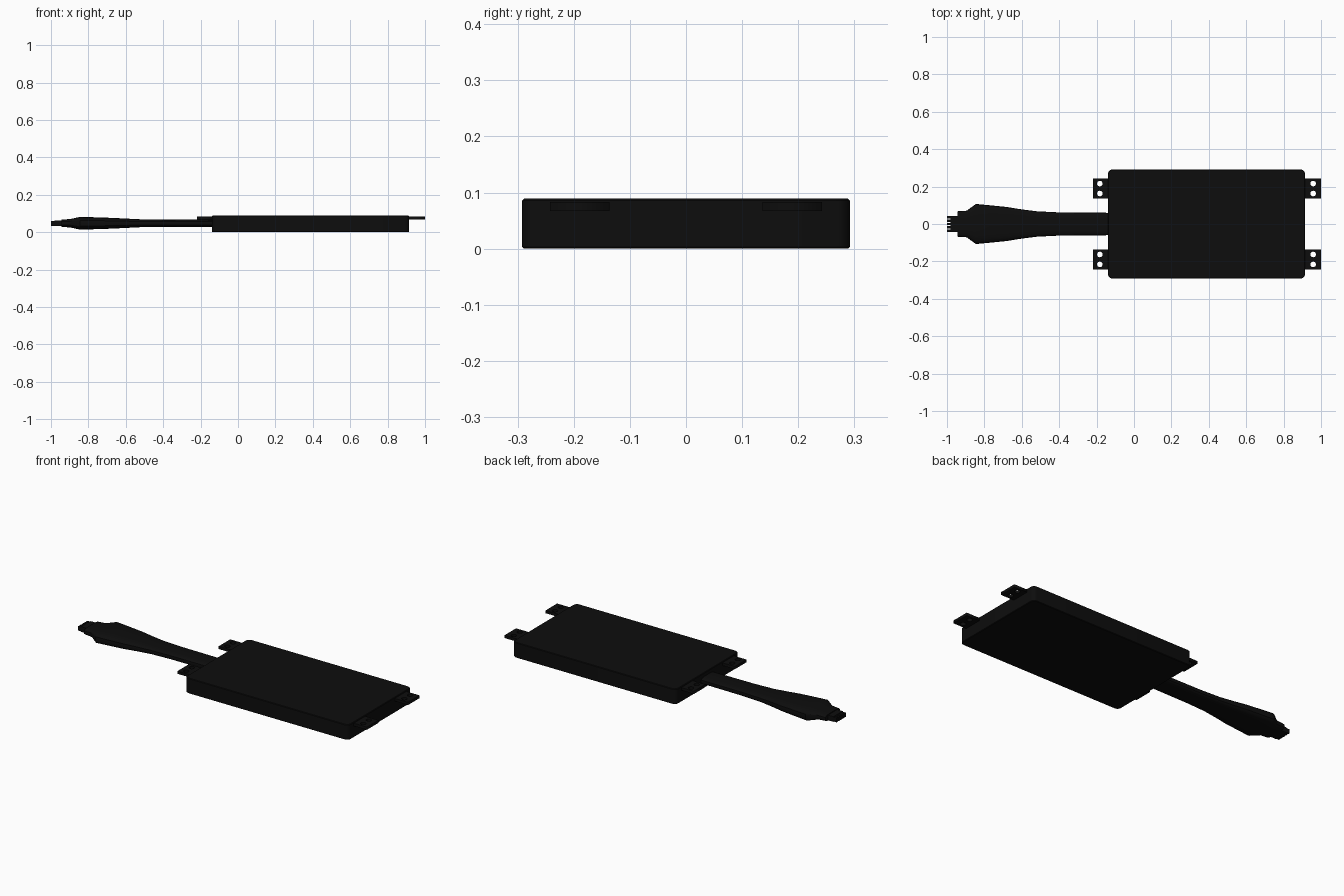
import bpy, bmesh, math

if "Cube" in bpy.data.objects:
    bpy.data.objects.remove(bpy.data.objects["Cube"])

black = bpy.data.materials.new("matte_black")
black.diffuse_color = (0.004, 0.004, 0.004, 1)
black.use_nodes = True
black.node_tree.nodes["Principled BSDF"].inputs["Base Color"].default_value = black.diffuse_color


def make_object(name, bm):
    bmesh.ops.recalc_face_normals(bm, faces=bm.faces)
    me = bpy.data.meshes.new(name)
    bm.to_mesh(me)
    bm.free()
    ob = bpy.data.objects.new(name, me)
    bpy.context.collection.objects.link(ob)
    me.materials.append(black)
    return ob


def box(name, x0, x1, y0, y1, z0, z1):
    bm = bmesh.new()
    bmesh.ops.create_cube(bm, size=1)
    for v in bm.verts:
        v.co = ((x0 + x1) / 2 + v.co.x * (x1 - x0),
                (y0 + y1) / 2 + v.co.y * (y1 - y0),
                (z0 + z1) / 2 + v.co.z * (z1 - z0))
    return make_object(name, bm)


def smooth(ob, angle=30):
    bpy.ops.object.select_all(action='DESELECT')
    ob.select_set(True)
    bpy.context.view_layer.objects.active = ob
    bpy.ops.object.shade_smooth_by_angle(angle=math.radians(angle))


# Flat case with rounded vertical corners and a fine edge bevel
bm = bmesh.new()
bmesh.ops.create_cube(bm, size=1)
for v in bm.verts:
    v.co = (0.388 + v.co.x * 1.054, v.co.y * 0.584, 0.0445 + v.co.z * 0.089)
upright = [e for e in bm.edges if abs(e.verts[0].co.z - e.verts[1].co.z) > 0.05]
bmesh.ops.bevel(bm, geom=upright, offset=0.025, segments=5, profile=0.5, affect='EDGES')
rim = [e for e in bm.edges if abs(e.verts[0].co.z - e.verts[1].co.z) < 0.01]
bmesh.ops.bevel(bm, geom=rim, offset=0.003, segments=1, affect='EDGES')
smooth(make_object("case", bm))


# Mounting tabs, each with two screw holes bridged through a flat plate
def mounting_tab(name, x0, x1, y0, y1, hx, hole_ys, r=0.015, n=24):
    z = 0.067
    cu = bpy.data.curves.new(name, 'CURVE')
    cu.dimensions = '2D'
    cu.fill_mode = 'BOTH'
    cu.extrude = 0.008
    loops = [[(x0, y0), (x1, y0), (x1, y1), (x0, y1)]]
    for hy in hole_ys:
        loops.append([(hx + r * math.cos(2 * math.pi * i / n),
                       hy + r * math.sin(2 * math.pi * i / n)) for i in range(n)])
    for pts in loops:
        sp = cu.splines.new('POLY')
        sp.points.add(len(pts) - 1)
        for p, (x, y) in zip(sp.points, pts):
            p.co = (x, y, 0, 1)
        sp.use_cyclic_u = True
    cu.materials.append(black)
    ob = bpy.data.objects.new(name, cu)
    ob.location.z = z + 0.008
    bpy.context.collection.objects.link(ob)
    bpy.ops.object.select_all(action='DESELECT')
    ob.select_set(True)
    bpy.context.view_layer.objects.active = ob
    bpy.ops.object.convert(target='MESH')


for side, s in (("back", 1), ("front", -1)):
    ys = sorted((s * 0.136, s * 0.242))
    holes = (s * 0.163, s * 0.216)
    mounting_tab("right_tab_" + side, 0.91, 1.0, *ys, 0.958, holes)
    mounting_tab("left_tab_" + side, -0.22, -0.135, *ys, -0.183, holes)

# Cable swelling into a flattened connector grip: x, half width, half height
stations = [(-0.13, 0.060, 0.019), (-0.40, 0.062, 0.020), (-0.52, 0.068, 0.021),
            (-0.60, 0.078, 0.025), (-0.68, 0.091, 0.029), (-0.77, 0.100, 0.032),
            (-0.845, 0.107, 0.034), (-0.895, 0.071, 0.023), (-0.945, 0.068, 0.019)]
SIDES = 24
bm = bmesh.new()
rings = []
for x, w, h in stations:
    ring = []
    for i in range(SIDES):
        c, s = math.cos(2 * math.pi * i / SIDES), math.sin(2 * math.pi * i / SIDES)
        ring.append(bm.verts.new((x, w * math.copysign(abs(c) ** 0.6, c),
                                  0.048 + h * math.copysign(abs(s) ** 0.6, s))))
    rings.append(ring)
for a, b in zip(rings, rings[1:]):
    for i in range(SIDES):
        j = (i + 1) % SIDES
        bm.faces.new((a[i], a[j], b[j], b[i]))
bm.faces.new(rings[0])
bm.faces.new(rings[-1])
smooth(make_object("cable_and_grip", bm), 25)

# Plug core and the row of small contacts at its end
box("plug_core", -0.98, -0.94, -0.043, 0.043, 0.032, 0.062)
for k in range(5):
    y = -0.036 + k * 0.018
    box("contact_%d" % (k + 1), -1.0, -0.975, y - 0.006, y + 0.006, 0.034, 0.059)
